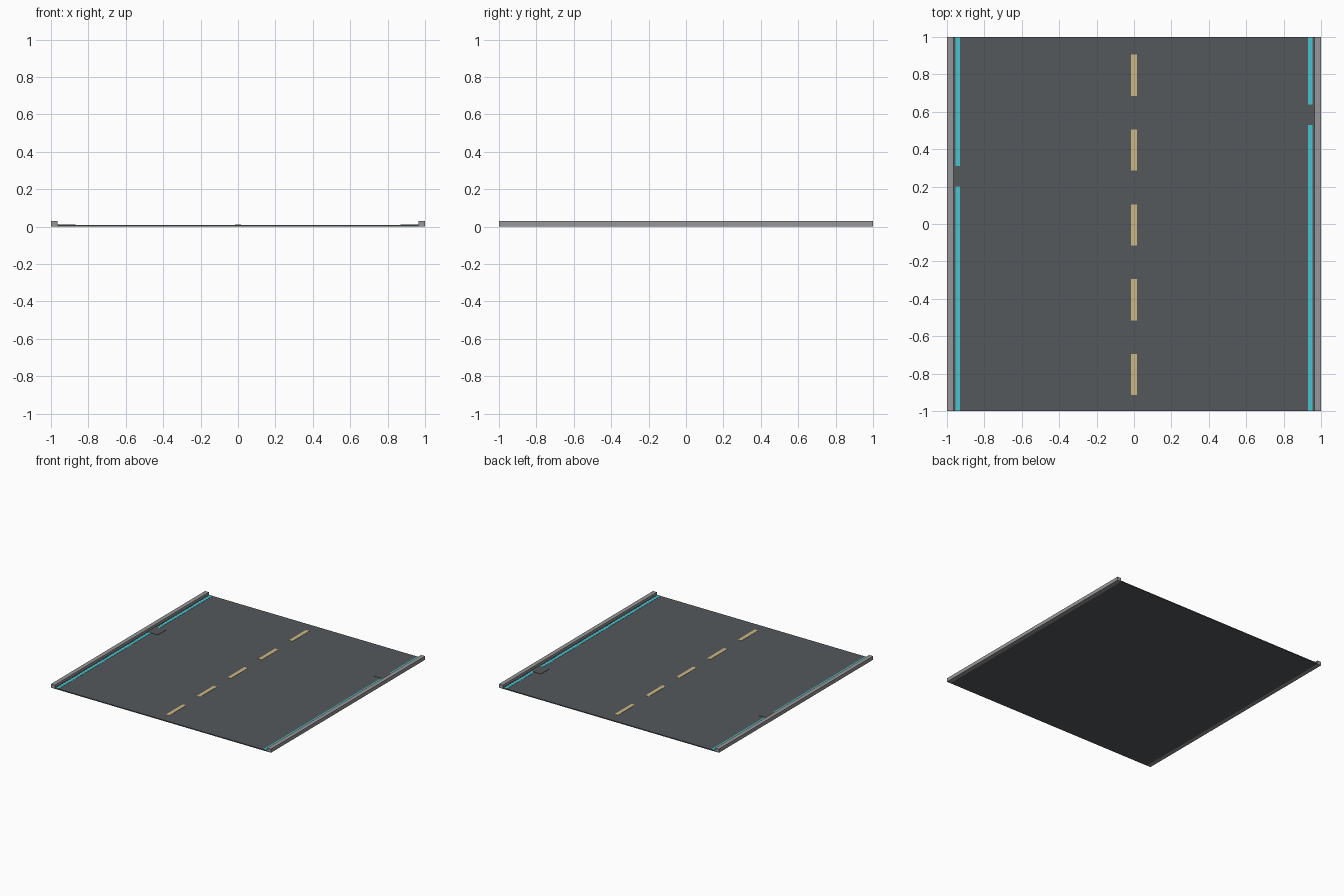
import bpy

if "Cube" in bpy.data.objects:
    bpy.data.objects.remove(bpy.data.objects["Cube"])

def mat(name, rgb):
    m = bpy.data.materials.new(name)
    lin = [((c / 255 + 0.055) / 1.055) ** 2.4 for c in rgb]
    m.diffuse_color = (*lin, 1)
    m.use_nodes = True
    m.node_tree.nodes["Principled BSDF"].inputs["Base Color"].default_value = m.diffuse_color
    return m

asphalt = mat("asphalt", (85, 89, 92))
concrete = mat("concrete", (152, 150, 152))
teal = mat("teal_paint", (72, 196, 208))
sand = mat("sand_paint", (204, 183, 132))

def box(name, x0, x1, y0, y1, z0, z1, m):
    x0, x1 = sorted((x0, x1))
    v = [(x, y, z) for z in (z0, z1) for x, y in ((x0, y0), (x1, y0), (x1, y1), (x0, y1))]
    f = [(3, 2, 1, 0), (4, 5, 6, 7), (0, 1, 5, 4), (1, 2, 6, 5), (2, 3, 7, 6), (3, 0, 4, 7)]
    me = bpy.data.meshes.new(name)
    me.from_pydata(v, [], f)
    me.materials.append(m)
    ob = bpy.data.objects.new(name, me)
    bpy.context.collection.objects.link(ob)
    return ob

TOP = 0.008
# road slab
box("road", -0.965, 0.965, -1, 1, 0, TOP, asphalt)

# curbs, edge lines and drain plates; gap = where the drain breaks the line
for side, s, g0, g1 in (("left", -1, 0.20, 0.31), ("right", 1, 0.53, 0.64)):
    box(f"curb_{side}", s * 0.965, s, -1, 1, 0, 0.03, concrete)
    box(f"gutter_{side}", s * 0.957, s * 0.965, -1, 1, TOP - 0.002, TOP + 0.001, asphalt)
    for part, y0, y1 in (("front", -1, g0), ("back", g1, 1)):
        box(f"edge_line_{side}_{part}", s * 0.93, s * 0.955, y0, y1, TOP - 0.002, TOP + 0.0015, teal)
    box(f"drain_plate_{side}", s * 0.87, s * 0.965, g0, g1, TOP - 0.002, TOP + 0.0025, asphalt)

# centre dashes
for i in range(5):
    y = -0.805 + 0.4 * i
    box(f"centre_dash_{i + 1}", -0.016, 0.016, y - 0.11, y + 0.11, TOP - 0.002, TOP + 0.002, sand)
